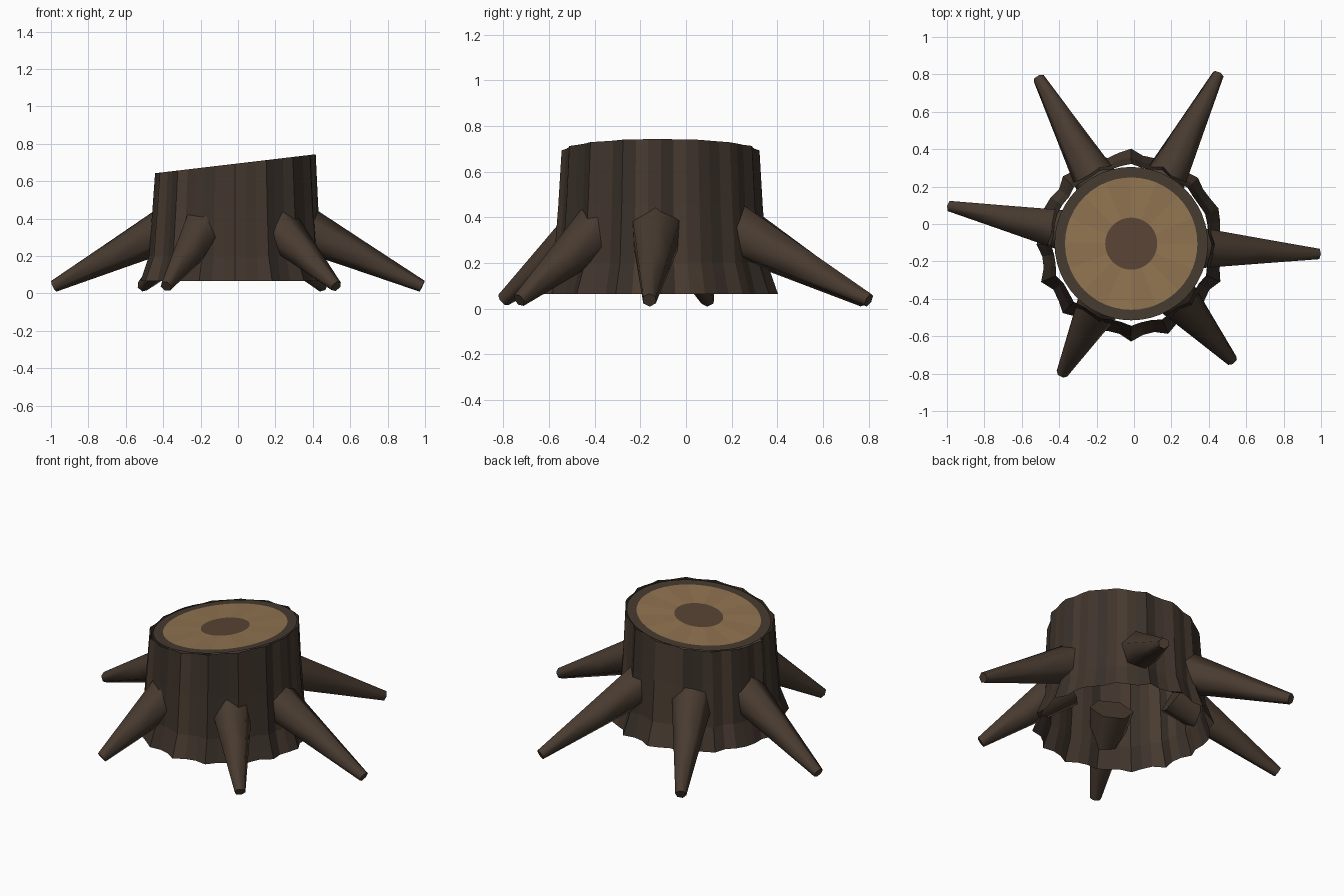
import bpy, bmesh, math, random
from mathutils import Vector

if "Cube" in bpy.data.objects:
    bpy.data.objects.remove(bpy.data.objects["Cube"])

random.seed(7)
CX, CY = -0.015, -0.11


def material(name, rgb):
    m = bpy.data.materials.new(name)
    m.diffuse_color = (*rgb, 1)
    m.use_nodes = True
    m.node_tree.nodes["Principled BSDF"].inputs["Base Color"].default_value = m.diffuse_color
    return m


BARK = [material("bark", (0.052, 0.035, 0.025)),
        material("bark_light", (0.066, 0.044, 0.030)),
        material("bark_dark", (0.040, 0.029, 0.022))]
RIM = material("bark_rim", (0.06, 0.042, 0.029))
WOOD = material("cut_wood", (0.27, 0.165, 0.078))
WOOD_B = material("cut_wood_pale", (0.285, 0.175, 0.083))
HEART = material("heartwood", (0.098, 0.058, 0.034))


def make_object(name, bm, mats):
    me = bpy.data.meshes.new(name)
    bm.to_mesh(me)
    bm.free()
    for m in mats:
        me.materials.append(m)
    ob = bpy.data.objects.new(name, me)
    bpy.context.collection.objects.link(ob)
    return ob


def top_z(x):
    # the saw cut slopes up towards +x
    return 0.693 + 0.118 * (x - CX)


def bridge(bm, a, b, mat=lambda i: 0):
    n = len(a)
    for i in range(n):
        j = (i + 1) % n
        bm.faces.new((a[i], a[j], b[j], b[i])).material_index = mat(i)


# Trunk wall: open ridged tube that flares at the foot
N = 48
ridge = [0.014 * math.cos(i * math.tau / 3) + random.uniform(-0.009, 0.009) for i in range(N)]
tone = [random.choice((0, 0, 1, 2)) for _ in range(N)]
bm = bmesh.new()
rings = []
for z, r, k in ((0.065, 0.497, 1.25), (0.20, 0.455, 0.8), (0.45, 0.437, 0.7), (None, 0.424, 0.6)):
    ring = []
    for i in range(N):
        a = math.tau * i / N
        rr = r + k * ridge[i]
        x, y = CX + rr * math.cos(a), CY + rr * math.sin(a)
        ring.append(bm.verts.new((x, y, top_z(x) if z is None else z)))
    rings.append(ring)
for lo, hi in zip(rings, rings[1:]):
    bridge(bm, lo, hi, lambda i: tone[i])
make_object("trunk_bark", bm, BARK)

# Cut face: bark rim, pale wood and dark heart in concentric bands
bm = bmesh.new()
M = 48
bands = []
for r in (0.41, 0.354, 0.139):
    bands.append([bm.verts.new((CX + r * math.cos(math.tau * i / M),
                                CY + 0.005 + r * math.sin(math.tau * i / M),
                                top_z(CX + r * math.cos(math.tau * i / M)) - 0.001))
                  for i in range(M)])
bridge(bm, bands[0], bands[1], lambda i: 0)
bridge(bm, bands[1], bands[2], lambda i: 1 + (i // 3) % 2)
bm.faces.new(bands[2]).material_index = 3
make_object("cut_face", bm, [RIM, WOOD, WOOD_B, HEART])


# Roots: straight six-sided tapers running from inside the trunk to the ground
def root(name, tip_x, tip_y, spin):
    d = Vector((tip_x - CX, tip_y - CY, 0)).normalized()
    start = Vector((CX, CY, 0)) + d * 0.33 + Vector((0, 0, 0.365))
    end = Vector((tip_x, tip_y, 0.038))
    axis = (end - start).normalized()
    side = axis.cross(Vector((0, 0, 1))).normalized()
    up = side.cross(axis)
    bm = bmesh.new()
    loops = []
    for t, r in ((0, 0.127), (0.5, 0.079), (1, 0.032)):
        c = start.lerp(end, t)
        loop = []
        for i in range(6):
            a = math.tau * i / 6 + spin
            loop.append(bm.verts.new(c + r * (side * math.cos(a) + up * math.sin(a))))
        loops.append(loop)
    for a, b in zip(loops, loops[1:]):
        bridge(bm, a, b)
    bm.faces.new(loops[0][::-1])
    bm.faces.new(loops[-1])
    bmesh.ops.recalc_face_normals(bm, faces=bm.faces)
    for f in bm.faces:
        f.smooth = len(f.verts) == 4
    for e in bm.edges:
        e.smooth = all(len(f.verts) == 4 for f in e.link_faces)
    make_object(name, bm, [BARK[1]])


root("right_root", 0.985, -0.16, math.pi / 6)
root("back_right_root", 0.45, 0.80, 0.3)
root("back_left_root", -0.51, 0.78, 0.2)
root("left_root", -0.985, 0.095, math.pi / 6)
root("front_left_root", -0.385, -0.80, 0.0)
root("front_right_root", 0.525, -0.73, 0.2)
